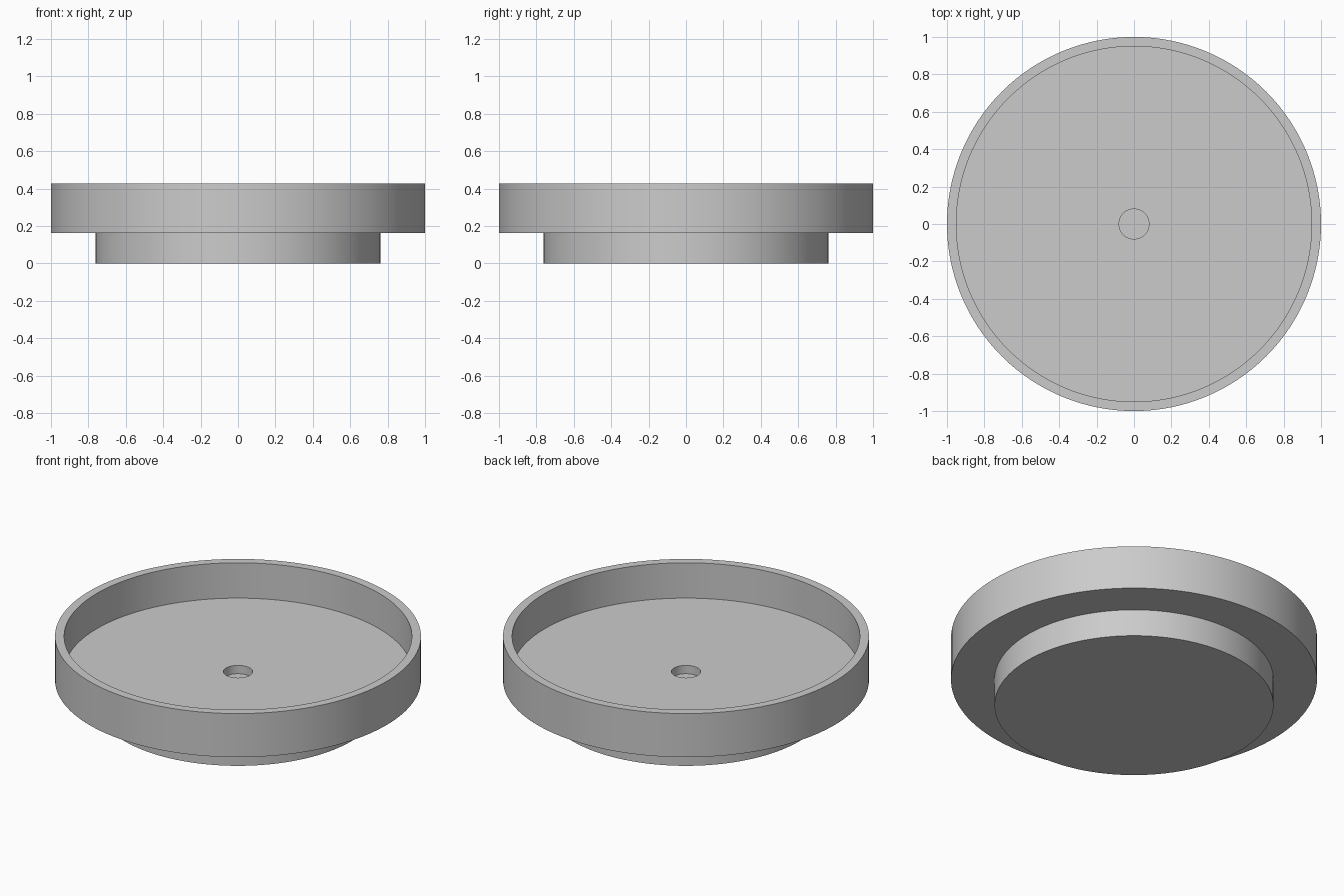
import bpy
import bmesh
import math

if "Cube" in bpy.data.objects:
    bpy.data.objects.remove(bpy.data.objects["Cube"], do_unlink=True)

SEGMENTS = 128
RADIUS, HEIGHT = 1.0, 0.426
WALL = 0.05
FOOT_RADIUS, FOOT_HEIGHT = 0.762, 0.163
HOLE_RADIUS = 0.08
FLOOR = FOOT_HEIGHT + WALL

# Plain grey for the whole model
grey = bpy.data.materials.new("plain grey")
grey.use_nodes = True
grey.diffuse_color = (0.6, 0.6, 0.6, 1)
grey.node_tree.nodes["Principled BSDF"].inputs["Base Color"].default_value = grey.diffuse_color


def lathe(name, profile, closed):
    """Turn a profile of (radius, height) points around the z axis."""
    bm = bmesh.new()
    verts = [bm.verts.new((r, 0, z)) for r, z in profile]
    pairs = list(zip(verts, verts[1:]))
    if closed:
        pairs.append((verts[-1], verts[0]))
    edges = [bm.edges.new(pair) for pair in pairs]
    bmesh.ops.spin(bm, geom=verts + edges, cent=(0, 0, 0), axis=(0, 0, 1),
                   angle=math.tau, steps=SEGMENTS)
    bmesh.ops.remove_doubles(bm, verts=bm.verts[:], dist=0.0001)
    bmesh.ops.recalc_face_normals(bm, faces=bm.faces[:])
    mesh = bpy.data.meshes.new(name)
    bm.to_mesh(mesh)
    bm.free()
    mesh.materials.append(grey)
    obj = bpy.data.objects.new(name, mesh)
    bpy.context.collection.objects.link(obj)
    bpy.ops.object.select_all(action="DESELECT")
    obj.select_set(True)
    bpy.context.view_layer.objects.active = obj
    bpy.ops.object.shade_smooth_by_angle(angle=math.radians(30))
    return obj


# Shallow tray with a raised rim and a centre hole through its floor
lathe("tray", [(HOLE_RADIUS, FOOT_HEIGHT), (RADIUS, FOOT_HEIGHT),
               (RADIUS, HEIGHT), (RADIUS - WALL, HEIGHT),
               (RADIUS - WALL, FLOOR), (HOLE_RADIUS, FLOOR)], closed=True)

# Solid round foot that closes the bottom of the hole
lathe("foot", [(0, 0), (FOOT_RADIUS, 0), (FOOT_RADIUS, FOOT_HEIGHT),
               (0, FOOT_HEIGHT)], closed=False)
